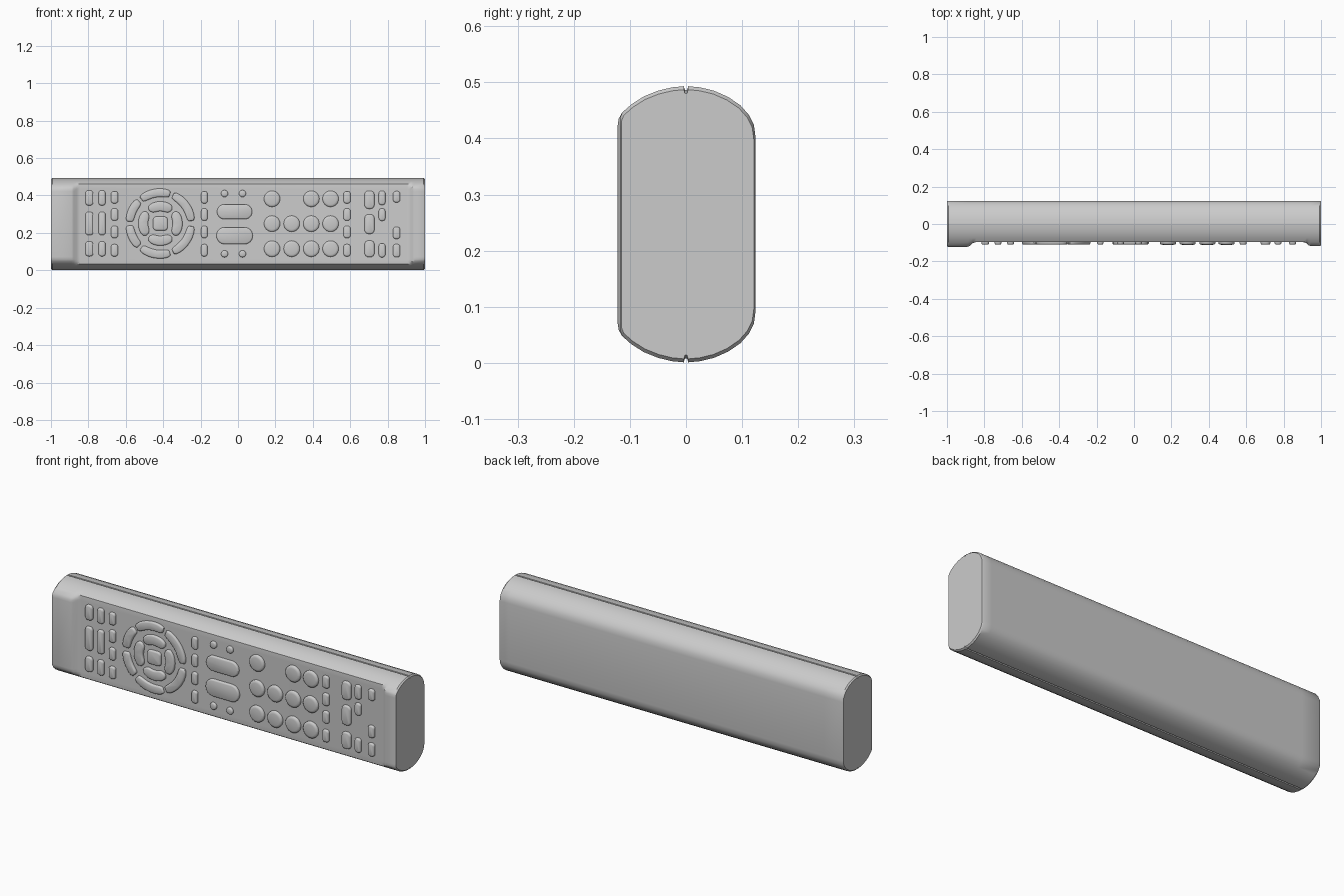
import bpy, bmesh, math

if "Cube" in bpy.data.objects:
    bpy.data.objects.remove(bpy.data.objects["Cube"])

PANEL = -0.097   # y of the recessed key panel
ZC = 0.247       # mid height of the body


def finish(bm, name, angle):
    bmesh.ops.recalc_face_normals(bm, faces=bm.faces)
    me = bpy.data.meshes.new(name)
    bm.to_mesh(me)
    bm.free()
    ob = bpy.data.objects.new(name, me)
    bpy.context.collection.objects.link(ob)
    bpy.ops.object.select_all(action='DESELECT')
    bpy.context.view_layer.objects.active = ob
    ob.select_set(True)
    bpy.ops.object.shade_smooth_by_angle(angle=math.radians(angle))
    return ob


def loft(bm, rings, cap_start=True):
    vs = [[bm.verts.new(p) for p in r] for r in rings]
    n = len(vs[0])
    for a, b in zip(vs, vs[1:]):
        for i in range(n):
            bm.faces.new((a[i], a[(i + 1) % n], b[(i + 1) % n], b[i]))
    if cap_start:
        bm.faces.new(vs[0])
    bm.faces.new(vs[-1])


# Body: half profile (y, height above centre), front to back, with seam groove at y = 0
half = [(-0.122, 0.175), (-0.120, 0.188), (-0.114, 0.199), (-0.097, 0.214), (-0.075, 0.228),
        (-0.05, 0.238), (-0.025, 0.244), (-0.004, 0.246), (-0.002, 0.239), (0.002, 0.239),
        (0.004, 0.246), (0.025, 0.244), (0.05, 0.238), (0.075, 0.227), (0.097, 0.212),
        (0.112, 0.195), (0.121, 0.177), (0.124, 0.155)]
profile = half + [(y, -h) for y, h in reversed(half)]

# Stations along x: (x, front limit, scale); the front dips to the panel between the ends
stations = [(-1.0, -0.122, 0.975), (-0.993, -0.122, 1), (-0.89, -0.122, 1), (-0.878, -0.117, 1),
            (-0.862, -0.102, 1), (-0.845, PANEL, 1), (0.905, PANEL, 1), (0.922, -0.102, 1),
            (0.934, -0.114, 1), (0.945, -0.118, 1), (0.993, -0.118, 1), (1.0, -0.118, 0.975)]
bm = bmesh.new()
loft(bm, [[(x, max(y, lim) * s, ZC + h * s) for y, h in profile] for x, lim, s in stations])
finish(bm, "remote_body", 35)


def rounded(x, z, w, h, r):
    """Rounded rectangle outline as a function of inset."""
    def outline(d):
        rr = max(r - d, 0.003)
        pts = []
        for k, (sx, sz) in enumerate(((1, 1), (-1, 1), (-1, -1), (1, -1))):
            cx, cz = x + sx * (w / 2 - d - rr), z + sz * (h / 2 - d - rr)
            for i in range(7):
                a = math.radians(90 * k + 15 * i)
                pts.append((cx + rr * math.cos(a), cz + rr * math.sin(a)))
        return pts
    return outline


def arc(x, z, r0, r1, a0, a1, taper=0.5):
    """Curved key outline with narrowed ends, as a function of inset."""
    def outline(d):
        mid, hw = (r0 + r1) / 2, (r1 - r0) / 2 - d
        da = d / mid
        s, e = math.radians(a0) + da, math.radians(a1) - da
        out, inn = [], []
        for i in range(15):
            t = i / 14
            w = hw * (taper + (1 - taper) * math.sqrt(max(0, 1 - abs(2 * t - 1) ** 4)))
            a = s + (e - s) * t
            out.append((x + (mid + w) * math.cos(a), z + (mid + w) * math.sin(a)))
            inn.append((x + (mid - w) * math.cos(a), z + (mid - w) * math.sin(a)))
        return out + inn[::-1]
    return outline


def keys(name, outlines, height=0.013, inset=0.007):
    bm = bmesh.new()
    levels = [(0, -0.004), (0, height * 0.55), (inset * 0.35, height * 0.85), (inset, height)]
    for o in outlines:
        loft(bm, [[(px, PANEL - lv, pz) for px, pz in o(d)] for d, lv in levels])
    finish(bm, name, 50)


def column(x, w, items):
    return [rounded(x, z, w, h, w * 0.4) for z, h in items]


# Oblong keys in columns
four = [(0.39, 0.065), (0.298, 0.065), (0.205, 0.065), (0.107, 0.065)]
big = [(0.387, 0.08), (0.25, 0.125), (0.115, 0.08)]
keys("left_keys", column(-0.795, 0.042, big) + column(-0.727, 0.036, big)
     + column(-0.66, 0.037, four))
keys("divider_keys", column(-0.18, 0.033, four) + column(0.583, 0.037, four))
keys("right_keys", column(0.703, 0.052, [(0.377, 0.096), (0.247, 0.104), (0.115, 0.088)])
     + column(0.77, 0.035, [(0.387, 0.075), (0.297, 0.065), (0.107, 0.075)])
     + column(0.848, 0.037, [(0.393, 0.06), (0.2, 0.064), (0.105, 0.07)]))

# Navigation wheel: centre key, four arrow keys and six outer ring keys
nx, nz = -0.415, 0.25
keys("wheel_centre_key", [rounded(nx, nz, 0.078, 0.074, 0.018)])
keys("wheel_arrow_keys", [arc(nx, nz, 0.066, 0.118, a - 40, a + 40, 0.25)
                          for a in (0, 90, 180, 270)])
keys("wheel_ring_keys", [arc(nx, nz, 0.142, 0.187, a, b, 0.6) for a, b in
                         ((5, 66), (72, 128), (134, 176), (184, 226), (232, 288), (294, 355))])

# Rocker pills and the small dots around them
keys("rocker_keys", [rounded(-0.018, 0.313, 0.188, 0.08, 0.04),
                     rounded(-0.018, 0.185, 0.194, 0.09, 0.044)])
keys("dot_keys", [rounded(x, z, 0.037, 0.037, 0.0184)
                  for x in (-0.072, 0.024) for z in (0.41, 0.088)], 0.012, 0.006)

# Round number keys, one place left empty in the top row
keys("number_keys", [rounded(x, z, 0.086, 0.086, 0.0428)
                     for i, x in enumerate((0.182, 0.287, 0.392, 0.495))
                     for j, z in enumerate((0.382, 0.249, 0.115)) if (i, j) != (1, 0)],
     0.014, 0.013)
